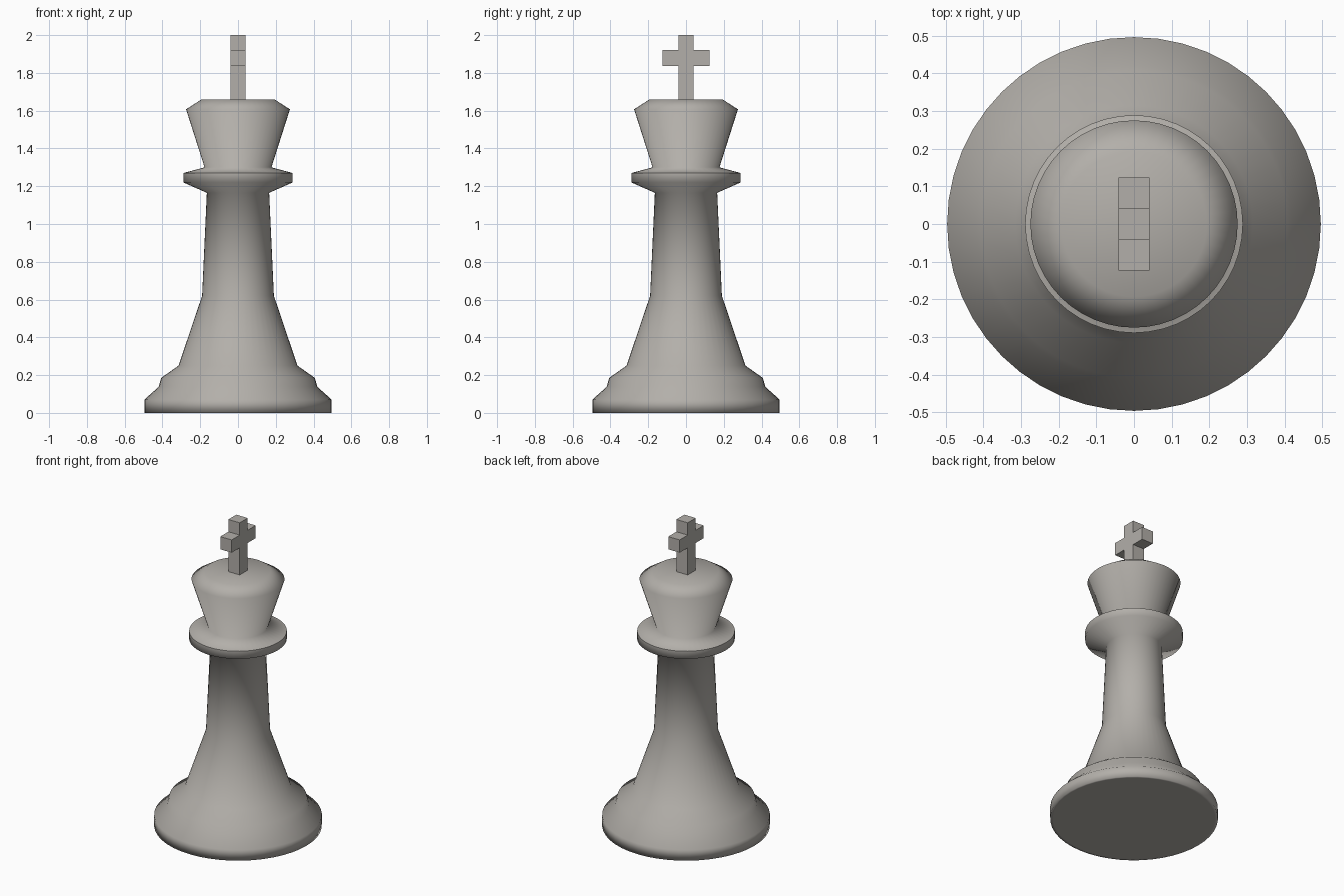
import bpy, bmesh, math

if "Cube" in bpy.data.objects:
    bpy.data.objects.remove(bpy.data.objects["Cube"])

mat = bpy.data.materials.new("warm grey")
mat.diffuse_color = (0.45, 0.43, 0.40, 1)
mat.use_nodes = True
mat.node_tree.nodes["Principled BSDF"].inputs["Base Color"].default_value = mat.diffuse_color


def finish(bm, name):
    bmesh.ops.recalc_face_normals(bm, faces=bm.faces)
    me = bpy.data.meshes.new(name)
    bm.to_mesh(me)
    bm.free()
    me.materials.append(mat)
    ob = bpy.data.objects.new(name, me)
    bpy.context.collection.objects.link(ob)
    return ob


# Turned body: base, stem, collar and flared crown as (radius, height)
SEG = 48
COLLAR_TOP = 1.27
profile = [(0.48, 0), (0.496, 0), (0.496, 0.07), (0.42, 0.138), (0.407, 0.185),
           (0.315, 0.25), (0.19, 0.62), (0.165, 1.165), (0.289, 1.22),
           (0.289, COLLAR_TOP), (0.177, 1.30), (0.275, 1.607), (0.193, 1.66)]
bm = bmesh.new()
rings = [[bm.verts.new((r * math.cos(2 * math.pi * i / SEG),
                        r * math.sin(2 * math.pi * i / SEG), z))
          for i in range(SEG)] for r, z in profile]
for lo, hi in zip(rings, rings[1:]):
    for i in range(SEG):
        j = (i + 1) % SEG
        bm.faces.new((lo[i], lo[j], hi[j], hi[i]))
bm.faces.new(rings[0][::-1])
bm.faces.new(rings[-1])
for f in bm.faces:
    f.smooth = True
# crisp upper edge of the collar
for e in bm.edges:
    if all(abs(v.co.z - COLLAR_TOP) < 1e-4 for v in e.verts):
        e.smooth = False
finish(bm, "turned_body")

# Cross finial: an upright with two arms extruded from its sides
W = 0.041
bm = bmesh.new()
outline = [(-W, 1.65), (W, 1.65), (W, 1.837), (0.124, 1.837), (0.124, 1.92),
           (W, 1.92), (W, 2.0), (-W, 2.0), (-W, 1.92), (-0.124, 1.92),
           (-0.124, 1.837), (-W, 1.837)]
face = bm.faces.new([bm.verts.new((-W, y, z)) for y, z in outline])
ext = bmesh.ops.extrude_face_region(bm, geom=[face])
bmesh.ops.translate(bm, vec=(2 * W, 0, 0),
                    verts=[g for g in ext["geom"] if isinstance(g, bmesh.types.BMVert)])
finish(bm, "cross_finial")
